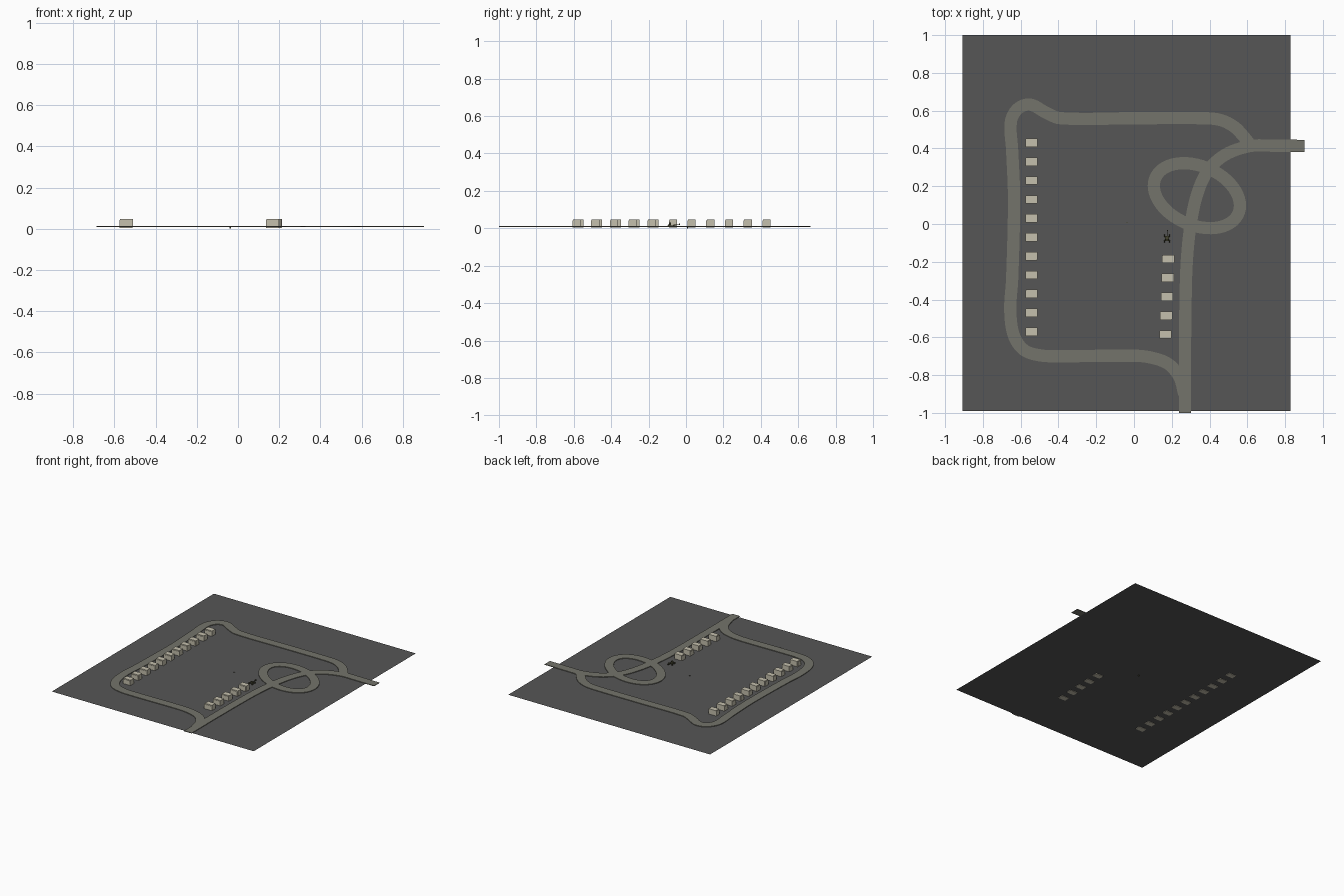
import bpy, bmesh, math
from mathutils import Vector, Matrix

if "Cube" in bpy.data.objects:
    bpy.data.objects.remove(bpy.data.objects["Cube"])


def material(name, rgb):
    m = bpy.data.materials.new(name)
    m.diffuse_color = (*rgb, 1)
    m.use_nodes = True
    m.node_tree.nodes["Principled BSDF"].inputs["Base Color"].default_value = m.diffuse_color
    return m


ASPHALT = material("dark ground grey", (0.092, 0.092, 0.092))
ROAD = material("road olive grey", (0.175, 0.175, 0.145))
WALL = material("house beige", (0.56, 0.53, 0.42))
DARK = material("machine dark olive", (0.06, 0.06, 0.03))


def finish(name, bm, mat):
    me = bpy.data.meshes.new(name)
    bm.to_mesh(me)
    bm.free()
    me.materials.append(mat)
    ob = bpy.data.objects.new(name, me)
    bpy.context.collection.objects.link(ob)
    return ob


def add_box(bm, x, y, z0, z1, w, d):
    mat = Matrix.Translation((x, y, (z0 + z1) / 2)) @ Matrix.Diagonal((w, d, z1 - z0, 1))
    bmesh.ops.create_cube(bm, size=1, matrix=mat)


def smooth_path(pts, steps=6):
    """Catmull-Rom path through the given points."""
    p = [Vector(q) for q in pts]
    p = [2 * p[0] - p[1]] + p + [2 * p[-1] - p[-2]]
    out = []
    for i in range(1, len(p) - 2):
        a, b, c, d = p[i - 1:i + 3]
        # tangents scaled to the segment so long straights stay straight
        seg = (c - b).length
        t1 = (c - a).normalized() * seg
        t2 = (d - b).normalized() * seg
        for k in range(steps):
            t = k / steps
            out.append(b * (2*t**3 - 3*t**2 + 1) + t1 * (t**3 - 2*t**2 + t)
                       + c * (3*t**2 - 2*t**3) + t2 * (t**3 - t**2))
    return out + [p[-2]]


def road(name, path, closed=False, width=0.065, z0=0.0078, z1=0.0125):
    """Flat strip with a little thickness along a centre line."""
    bm = bmesh.new()
    n = len(path)
    rows = []
    for i, q in enumerate(path):
        a = path[i - 1] if closed or i else q
        b = path[(i + 1) % n] if closed or i < n - 1 else q
        t = (b - a).normalized()
        side = Vector((-t.y, t.x)) * width / 2
        l, r = q + side, q - side
        rows.append([bm.verts.new((v.x, v.y, z)) for v, z in
                     ((l, z0), (r, z0), (r, z1), (l, z1))])
    for i in range(n if closed else n - 1):
        a, b = rows[i], rows[(i + 1) % n]
        for k in range(4):
            bm.faces.new((a[k], a[(k + 1) % 4], b[(k + 1) % 4], b[k]))
    if not closed:
        bm.faces.new(rows[0])
        bm.faces.new(rows[-1])
    bmesh.ops.recalc_face_normals(bm, faces=bm.faces)
    return finish(name, bm, ROAD)


# ground sheet
bm = bmesh.new()
bm.faces.new([bm.verts.new((x, y, 0.007)) for x, y in
              ((-0.907, -0.99), (0.828, -0.99), (0.828, 1.0), (-0.907, 1.0))])
finish("ground", bm, ASPHALT)

# main road, entering at the front and leaving on the right
road("main_road", smooth_path([
    (0.27, -1.0), (0.27, -0.7), (0.273, -0.4), (0.28, -0.19), (0.30, 0.0),
    (0.335, 0.16), (0.39, 0.28), (0.48, 0.365), (0.61, 0.412), (0.72, 0.415), (0.903, 0.413)]))

# ring road round the houses
road("ring_road", smooth_path([
    (0.615, 0.42), (0.575, 0.47), (0.53, 0.515), (0.46, 0.55), (0.37, 0.56), (0.0, 0.56),
    (-0.39, 0.56), (-0.47, 0.592), (-0.55, 0.632), (-0.615, 0.61), (-0.652, 0.54),
    (-0.645, 0.39), (-0.635, 0.13), (-0.645, -0.29), (-0.655, -0.45), (-0.638, -0.585),
    (-0.585, -0.665), (-0.50, -0.695), (-0.39, -0.70), (-0.02, -0.697), (0.08, -0.705),
    (0.18, -0.74), (0.24, -0.81), (0.266, -0.9)]))

# tilted oval loop crossing the main road
loop = []
for i in range(56):
    t = math.tau * i / 56
    loop.append(Vector((0.333 + 0.228 * math.cos(t), 0.15 + 0.172 * math.sin(t - 0.31))))
road("oval_loop", loop, closed=True)


# houses: walls with a slightly offset flat roof
def house(name, x, y):
    b = bmesh.new()
    add_box(b, x - 0.0015, y - 0.0015, 0.004, 0.042, 0.062, 0.041)
    add_box(b, x + 0.0015, y + 0.0015, 0.005, 0.048, 0.062, 0.041)
    finish(name, b, WALL)


for i in range(11):
    house(f"left_house_{i + 1}", -0.543, 0.43 - 0.1 * i)
for i in range(5):
    house(f"right_house_{i + 1}", 0.182 - 0.0037 * i, -0.185 - 0.1 * i)

# small parked machine at the end of the right row
bm = bmesh.new()
for sx in (-1, 1):
    for sy in (-1, 1):
        wheel = (Matrix.Translation((0.175 + 0.013 * sx, -0.077 + 0.014 * sy, 0.014))
                 @ Matrix.Rotation(math.pi / 2, 4, 'Y'))
        bmesh.ops.create_cone(bm, cap_ends=True, segments=10, radius1=0.007,
                              radius2=0.007, depth=0.006, matrix=wheel)
add_box(bm, 0.175, -0.077, 0.014, 0.018, 0.022, 0.028)
add_box(bm, 0.175, -0.084, 0.018, 0.030, 0.014, 0.010)
add_box(bm, 0.176, -0.048, 0.018, 0.021, 0.003, 0.034)
add_box(bm, 0.177, -0.034, 0.019, 0.026, 0.007, 0.006)
finish("parked_machine", bm, DARK)

# tiny marker in the middle of the yard
bm = bmesh.new()
add_box(bm, -0.038, 0.008, 0.0, 0.009, 0.006, 0.006)
finish("yard_marker", bm, DARK)
